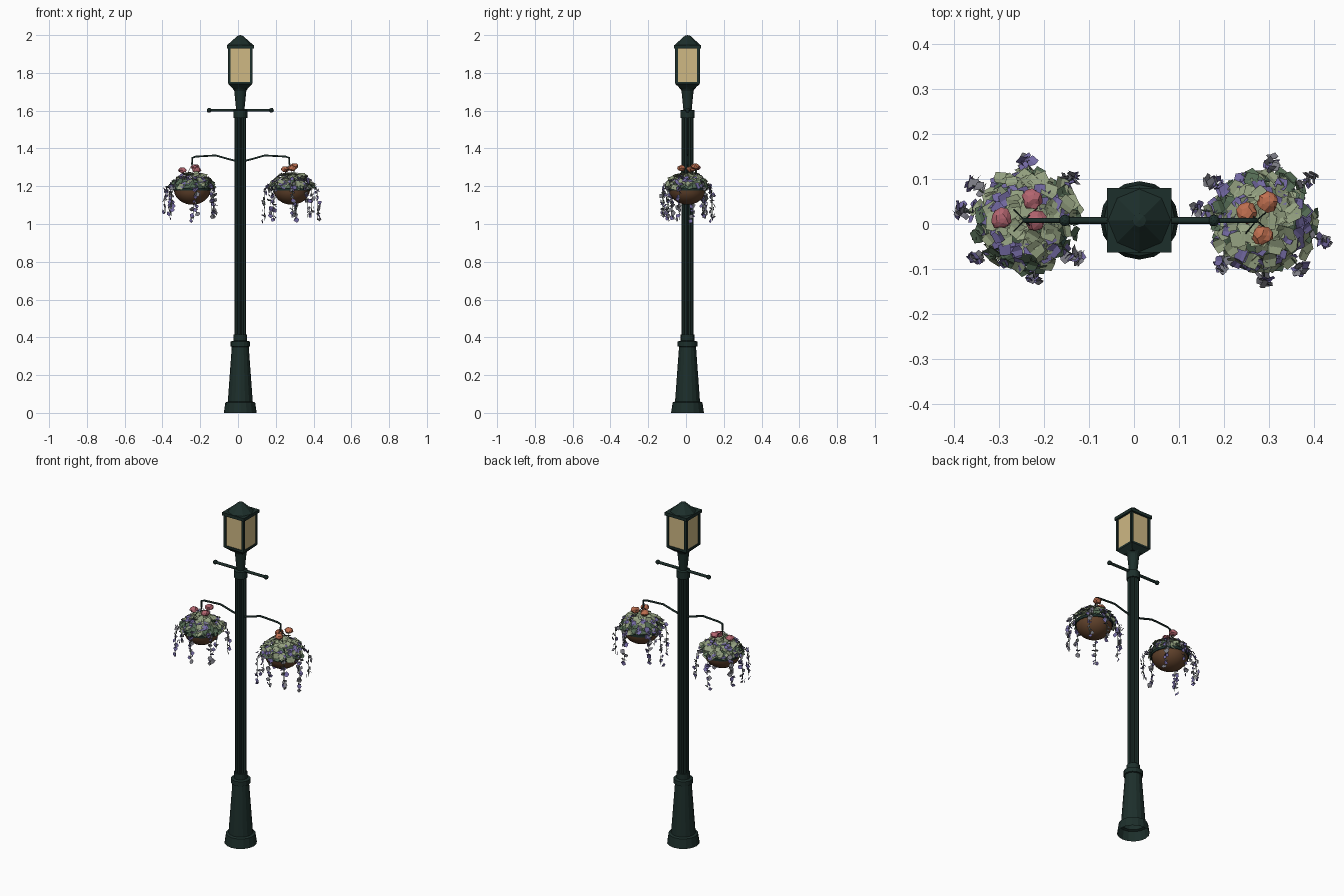
import bpy, bmesh, random
from math import sin, cos, pi, radians
from mathutils import Vector, Matrix

if "Cube" in bpy.data.objects:
    bpy.data.objects.remove(bpy.data.objects["Cube"])

random.seed(7)
CX, CY = 0.012, 0.008          # post axis


def material(name, r, g, b):
    m = bpy.data.materials.new(name)
    m.diffuse_color = (r, g, b, 1)
    m.use_nodes = True
    m.node_tree.nodes["Principled BSDF"].inputs["Base Color"].default_value = m.diffuse_color
    return m


IRON = material("iron", 0.012, 0.028, 0.024)
GLASS = material("glass", 0.62, 0.48, 0.23)
BOWL = material("coir", 0.12, 0.055, 0.025)
LEAF = material("leaf", 0.30, 0.36, 0.22)
DARK = material("dark_leaf", 0.09, 0.15, 0.09)
PURPLE = material("purple", 0.17, 0.14, 0.36)
GREY = material("silver_leaf", 0.20, 0.20, 0.23)
PINK = material("pink", 0.45, 0.13, 0.16)
ORANGE = material("orange", 0.52, 0.16, 0.08)


def finish(name, bm, mat, smooth=False):
    me = bpy.data.meshes.new(name)
    bm.to_mesh(me)
    bm.free()
    me.materials.append(mat)
    if smooth:
        me.shade_smooth()
    ob = bpy.data.objects.new(name, me)
    bpy.context.collection.objects.link(ob)
    return ob


def lathe(name, profile, sides, mat, at=(CX, CY, 0), flute=0, smooth=False, turn=0):
    """Spin (radius, z) points; flute shrinks every other vertical edge."""
    bm = bmesh.new()
    rings = []
    for r, z in profile:
        rings.append([bm.verts.new((at[0] + (r - flute * (i % 2)) * cos(turn + 2 * pi * i / sides),
                                    at[1] + (r - flute * (i % 2)) * sin(turn + 2 * pi * i / sides),
                                    at[2] + z)) for i in range(sides)])
    for a, b in zip(rings, rings[1:]):
        for i in range(sides):
            j = (i + 1) % sides
            bm.faces.new((a[i], a[j], b[j], b[i]))
    bmesh.ops.remove_doubles(bm, verts=bm.verts, dist=1e-5)
    bmesh.ops.recalc_face_normals(bm, faces=bm.faces)
    return finish(name, bm, mat, smooth)


def box(name, size, at, mat):
    bm = bmesh.new()
    bmesh.ops.create_cube(bm, size=1, matrix=Matrix.Translation(at) @ Matrix.Diagonal((*size, 1)))
    return finish(name, bm, mat)


def tubes(name, paths, radius, mat, res=1):
    cu = bpy.data.curves.new(name, 'CURVE')
    cu.dimensions = '3D'
    cu.bevel_depth, cu.bevel_resolution, cu.use_fill_caps = radius, res, True
    for pts in paths:
        sp = cu.splines.new('POLY')
        sp.points.add(len(pts) - 1)
        for p, co in zip(sp.points, pts):
            p.co = (*co, 1)
    cu.materials.append(mat)
    ob = bpy.data.objects.new(name, cu)
    bpy.context.collection.objects.link(ob)


def leaf(bm, pos, normal, size):
    """Folded, slightly cupped leaf or petal lying across the normal."""
    rot = Vector(normal).to_track_quat('Z', 'Y').to_matrix() @ Matrix.Rotation(random.uniform(0, 6.28), 3, 'Z')
    w, l = size * 0.5, size * 0.5
    v = [bm.verts.new(Vector(pos) + rot @ Vector(c)) for c in (
        (-w, -l * 0.8, 0.25 * w), (0, -l, 0), (w, -l * 0.8, 0.25 * w),
        (w * 0.9, l * 0.8, 0.4 * w), (0, l, 0.15 * w), (-w * 0.9, l * 0.8, 0.4 * w))]
    bm.faces.new((v[0], v[1], v[4], v[5]))
    bm.faces.new((v[1], v[2], v[3], v[4]))


# Post: flared base, fluted shaft, collar and neck
lathe("base", [(0.087, 0), (0.079, 0.055), (0.066, 0.06), (0.045, 0.35), (0.052, 0.352),
               (0.052, 0.378), (0.036, 0.382), (0.036, 0.415), (0, 0.415)], 16, IRON)
lathe("shaft", [(0.031, 0.41), (0.031, 1.57)], 24, IRON, flute=0.006)
lathe("collar", [(0, 1.56), (0.037, 1.56), (0.037, 1.602), (0.022, 1.605), (0.032, 1.705),
                 (0.036, 1.712), (0.06, 1.74), (0, 1.74)], 16, IRON)

# Ladder bar with ball ends
tubes("ladder_bar", [[(CX - 0.165, CY, 1.602), (CX + 0.165, CY, 1.602)]], 0.008, IRON)
for s in (-1, 1):
    bm = bmesh.new()
    bmesh.ops.create_icosphere(bm, subdivisions=2, radius=0.013,
                               matrix=Matrix.Translation((CX + s * 0.165, CY, 1.602)))
    finish("ladder_bar_end", bm, IRON)

# Lantern: plates, corner bars, glass and roof
q = 2 ** 0.5
lathe("lantern_floor", [(0, 1.712), (0.036 * q, 1.715), (0.063 * q, 1.74), (0.063 * q, 1.752), (0, 1.752)],
      4, IRON, turn=pi / 4)
box("lantern_glass", (0.118, 0.118, 0.185), (CX, CY, 1.84), GLASS)
for sx in (-1, 1):
    for sy in (-1, 1):
        box("lantern_corner", (0.014, 0.014, 0.195), (CX + sx * 0.058, CY + sy * 0.058, 1.84), IRON)
box("lantern_top", (0.143, 0.143, 0.018), (CX, CY, 1.938), IRON)
lathe("lantern_roof", [(0.073, 1.944), (0.028, 1.984), (0.015, 1.996), (0, 2.0)], 8, IRON)


def basket(side, cx, hook_x, vine_angles, bloom_xy, bloom_mat):
    s = -1 if hook_x < 0 else 1
    c = Vector((cx, CY, 1.185))
    hook = (hook_x, CY, 1.315)
    # Arm and hanging wires
    tubes(side + "_arm", [[(CX + s * 0.02, CY, 1.333), (CX + s * 0.06, CY, 1.343), (CX + s * 0.13, CY, 1.363),
                           (hook_x - s * 0.02, CY, 1.357), (hook_x, CY, 1.35), hook]], 0.0055, IRON)
    rim = [c + Vector((0.098 * cos(a), 0.098 * sin(a), 0)) for a in (pi / 4, 3 * pi / 4, 5 * pi / 4, 7 * pi / 4)]
    tubes(side + "_wires", [[hook, p] for p in rim], 0.0015, IRON, 0)
    # Bowl, rim and soil
    lathe(side + "_bowl", [(0, -0.083)] + [(0.098 * sin(t * pi / 12), -0.083 * cos(t * pi / 12))
                                           for t in range(1, 7)], 20, BOWL, c, smooth=True)
    lathe(side + "_rim", [(0.094, -0.008), (0.102, -0.008), (0.102, 0.006), (0.094, 0.006), (0.094, -0.008)],
          20, IRON, c)
    lathe(side + "_soil", [(0.096, 0), (0.075, 0.025), (0.03, 0.045), (0, 0.05)], 12, DARK, c)
    # Domed foliage and purple blossoms
    for name, mat, count, lo, hi, size in (("leaves", LEAF, 120, 0.0, 1.45, 0.034),
                                           ("dark_leaves", DARK, 60, 0.0, 0.6, 0.03),
                                           ("blossoms", PURPLE, 60, 0.1, 1.0, 0.028)):
        bm = bmesh.new()
        for _ in range(count):
            a, e = random.uniform(0, 2 * pi), random.uniform(lo, hi)
            k = random.uniform(0.85, 1.08)
            d = Vector((cos(a) * cos(e), sin(a) * cos(e), sin(e)))
            p = c + Vector((d.x * 0.11 * k, d.y * 0.105 * k, 0.005 + d.z * 0.075 * k))
            tilt = Vector([random.uniform(-0.5, 0.5) for _ in range(3)])
            leaf(bm, p, d + tilt + Vector((0, 0, 0.6)), size * random.uniform(0.75, 1.1))
        finish(side + "_" + name, bm, mat)
    # Trailing vines
    paths, grey, purp = [], bmesh.new(), bmesh.new()
    for deg in vine_angles:
        a, n = radians(deg), Vector((cos(radians(deg)), sin(radians(deg)), 0))
        drop = random.uniform(0.125, 0.175)
        pts = [c + Vector((n.x * r * 1.07, n.y * r * 0.95, z)) for r, z in
               ((0.08, 0.01), (0.115, 0.025), (0.135, -0.01), (0.138, -0.5 * drop), (0.136, -drop))]
        paths.append(pts)
        for i in range(16):
            t = i / 15 * 2.999 + 1
            k = int(t)
            if k > 3:
                k = 3
            p = pts[k].lerp(pts[k + 1], t - k)
            p = p + Vector([random.uniform(-0.011, 0.011) for _ in range(3)])
            out = n + Vector([random.uniform(-0.9, 0.9) for _ in range(3)])
            leaf(purp if random.random() < 0.5 else grey, p, out, random.uniform(0.015, 0.026))
    tubes(side + "_vines", paths, 0.0015, DARK, 0)
    finish(side + "_vine_leaves", grey, GREY)
    finish(side + "_vine_blossoms", purp, PURPLE)
    # Round flower heads on stems
    bm, stems = bmesh.new(), []
    for x, y, z in bloom_xy:
        geo = bmesh.ops.create_icosphere(bm, subdivisions=2, radius=0.024, matrix=Matrix.Translation((x, y, z)))
        for v in geo["verts"]:
            o = Vector((x, y, z))
            d = v.co - o
            d.z *= 0.7
            v.co = o + d * random.uniform(0.8, 1.1)
        stems.append([(x, y, z), (x, y, 1.2)])
    finish(side + "_flower_heads", bm, bloom_mat)
    tubes(side + "_flower_stems", stems, 0.002, DARK, 0)


basket("left", -0.242, -0.243, (170, 143, 88, 45, -39, -82, -138),
       ((-0.295, 0.012, 1.285), (-0.225, 0.055, 1.30), (-0.218, 0.008, 1.285)), PINK)
basket("right", 0.284, 0.272, (169, 138, 81, 44, -20, -55, -88, -130),
       ((0.25, 0.025, 1.29), (0.296, 0.05, 1.305), (0.284, -0.025, 1.295)), ORANGE)
